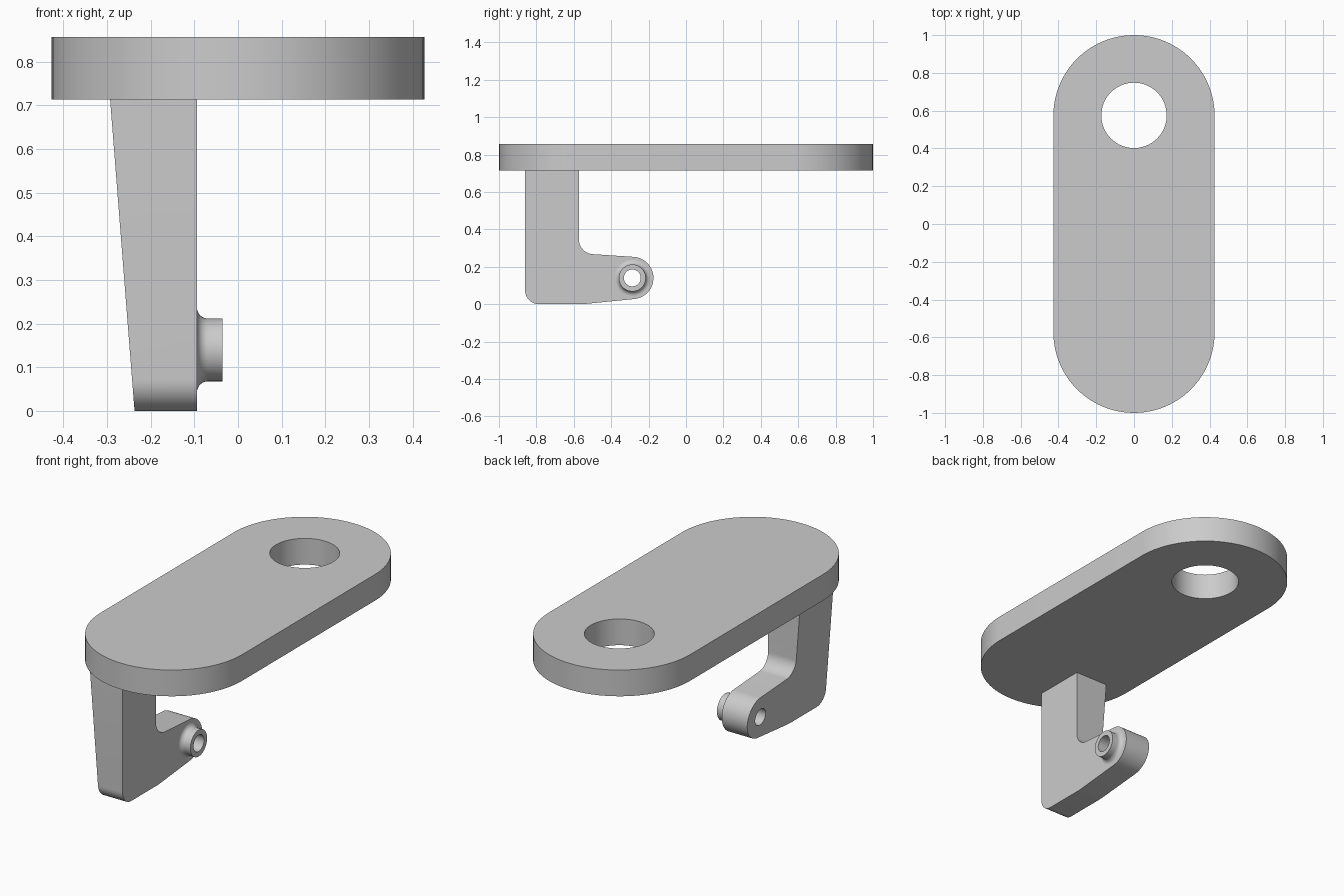
import bpy
import bmesh
from math import cos, sin, radians

cube = bpy.data.objects.get("Cube")
if cube:
    bpy.data.objects.remove(cube, do_unlink=True)

grey = bpy.data.materials.new("plain_grey")
grey.use_nodes = True
GREY = (0.6, 0.6, 0.6, 1)
grey.diffuse_color = GREY
grey.node_tree.nodes["Principled BSDF"].inputs["Base Color"].default_value = GREY

PLATE_BOTTOM, PLATE_TOP = 0.714, 0.857
ARM_INNER = -0.094
PIVOT = (-0.287, 0.14)
BORE = 0.045


def arc(centre, r, start, end, steps):
    """Points along an arc, angles in degrees."""
    angles = [radians(start + (end - start) * i / steps) for i in range(steps + 1)]
    return [(centre[0] + r * cos(a), centre[1] + r * sin(a)) for a in angles]


def circle(centre, r, steps=64):
    return arc(centre, r, 0, 360, steps)[:-1]


def finish(name, bm):
    bmesh.ops.recalc_face_normals(bm, faces=bm.faces)
    mesh = bpy.data.meshes.new(name)
    bm.to_mesh(mesh)
    bm.free()
    mesh.materials.append(grey)
    obj = bpy.data.objects.new(name, mesh)
    bpy.context.collection.objects.link(obj)
    bpy.ops.object.select_all(action='DESELECT')
    obj.select_set(True)
    bpy.context.view_layer.objects.active = obj
    bpy.ops.object.shade_smooth_by_angle(angle=radians(30))
    return obj


def holed_slab(name, outline, hole, near, far):
    """Prism with a hole; near and far place a profile point in space."""
    bm = bmesh.new()
    edges = []
    for loop in (outline, hole):
        verts = [bm.verts.new((u, v, 0)) for u, v in loop]
        edges += [bm.edges.new((a, b)) for a, b in zip(verts, verts[1:] + verts[:1])]
    bmesh.ops.triangle_fill(bm, edges=edges, use_beauty=True)
    base = list(bm.verts)
    extruded = bmesh.ops.extrude_face_region(bm, geom=list(bm.faces), use_keep_orig=True)
    top = [g for g in extruded["geom"] if isinstance(g, bmesh.types.BMVert)]
    for group, place in ((base, near), (top, far)):
        for v in group:
            v.co = place(v.co.x, v.co.y)
    return finish(name, bm)


# Rounded plate with a finger hole
END_R, END_Y = 0.427, 0.573
plate_outline = arc((0, END_Y), END_R, 0, 180, 48) + arc((0, -END_Y), END_R, 180, 360, 48)
holed_slab("top_plate", plate_outline, circle((0, 0.575), 0.173),
           lambda x, y: (x, y, PLATE_BOTTOM), lambda x, y: (x, y, PLATE_TOP))

# L-shaped arm, tapering in thickness towards its foot
arm_outline = ([(-0.86, PLATE_BOTTOM)]
               + arc((-0.787, 0.073), 0.073, 180, 270, 12)
               + arc((-0.575, 0.5), 0.5, 270, 275, 4)
               + arc(PIVOT, 0.113, -84.5, 86, 32)
               + arc((-0.493, 0.347), 0.08, 266, 180, 14)
               + [(-0.573, PLATE_BOTTOM)])
holed_slab("support_arm", arm_outline, circle(PIVOT, BORE, 48),
           lambda y, z: (ARM_INNER, y, z),
           lambda y, z: (-0.237 - 0.056 * z / PLATE_BOTTOM, y, z))

# Hollow pivot boss with a filleted root
TIP, BOSS_R, FILLET = -0.036, 0.072, 0.025
profile = (arc((ARM_INNER + FILLET, BOSS_R + FILLET), FILLET, 180, 270, 8)
           + [(TIP, BOSS_R), (TIP, BORE), (ARM_INNER, BORE)])
bm = bmesh.new()
SIDES = 48
rings = []
for x, r in profile:
    rings.append([bm.verts.new((x, y, z)) for y, z in circle(PIVOT, r, SIDES)])
for a, b in zip(rings, rings[1:]):
    for i in range(SIDES):
        j = (i + 1) % SIDES
        bm.faces.new((a[i], a[j], b[j], b[i]))
finish("pivot_boss", bm)
